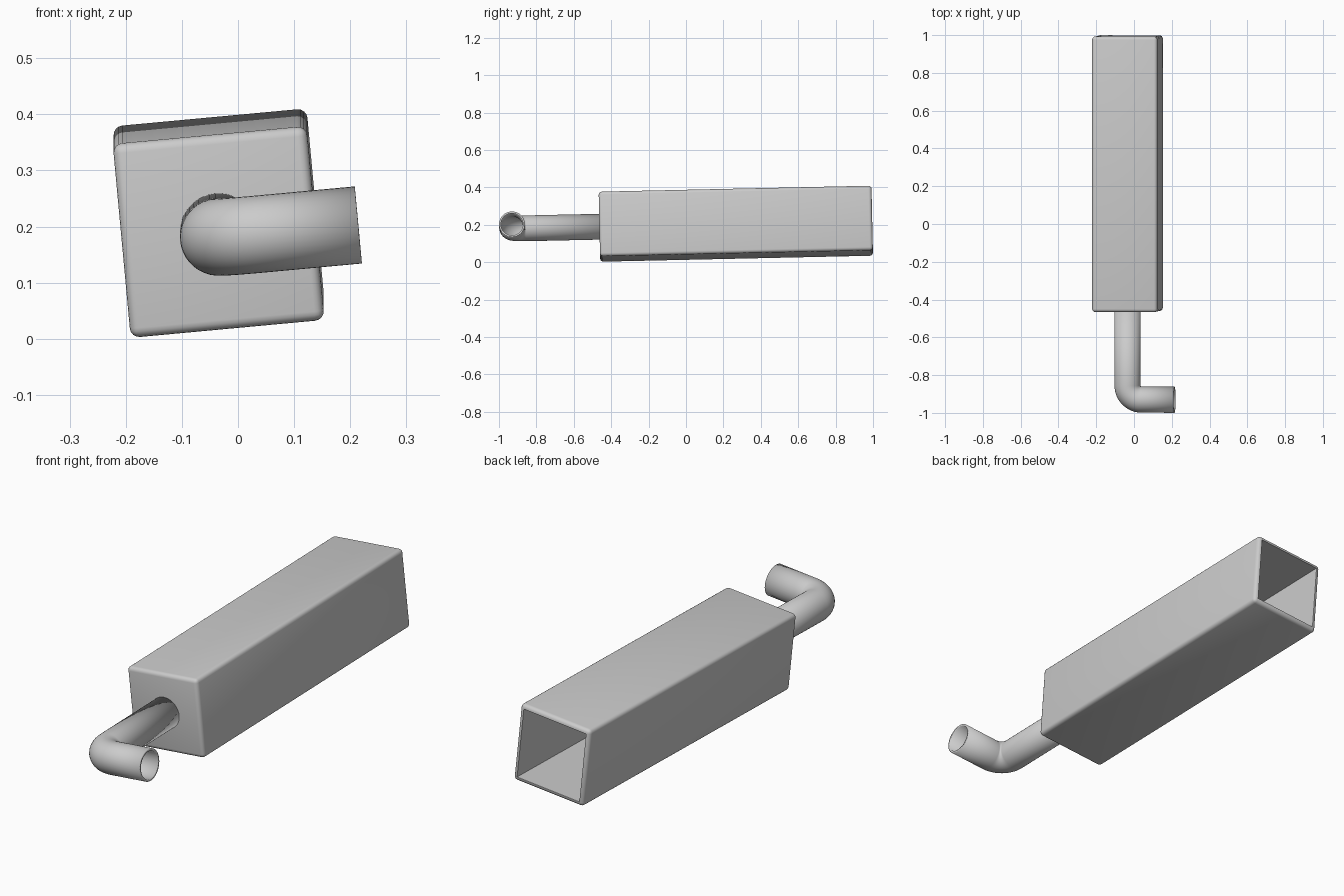
import bpy, bmesh, math
from mathutils import Matrix, Vector

if "Cube" in bpy.data.objects:
    bpy.data.objects.remove(bpy.data.objects["Cube"], do_unlink=True)

SIDE, LENGTH, WALL = 0.347, 1.459, 0.02
PIPE_R, PIPE_WALL, BEND = 0.069, 0.01, 0.075
ELBOW_Y, ARM_X = -0.467, 0.25

# Whole model leans: rolled about its length and pitched slightly upward
POSE = (Matrix.Translation((-0.0345, -0.463, 0.19))
        @ Matrix.Rotation(math.radians(1.26), 4, 'X')
        @ Matrix.Rotation(math.radians(-5.3), 4, 'Y'))

grey = bpy.data.materials.new("plain grey")
grey.use_nodes = True
colour = (0.6, 0.6, 0.6, 1)
grey.diffuse_color = colour
grey.node_tree.nodes["Principled BSDF"].inputs["Base Color"].default_value = colour


def finish(name, bm):
    bmesh.ops.recalc_face_normals(bm, faces=bm.faces)
    mesh = bpy.data.meshes.new(name)
    bm.to_mesh(mesh)
    bm.free()
    mesh.materials.append(grey)
    obj = bpy.data.objects.new(name, mesh)
    bpy.context.collection.objects.link(obj)
    obj.matrix_world = POSE
    bpy.ops.object.select_all(action='DESELECT')
    obj.select_set(True)
    bpy.context.view_layer.objects.active = obj
    bpy.ops.object.shade_smooth_by_angle(angle=math.radians(35))
    return obj


# Square housing: rounded outside, hollow, open at the back
bm = bmesh.new()
bmesh.ops.create_cube(bm, size=1, matrix=Matrix.Translation((0, LENGTH / 2, 0))
                      @ Matrix.Diagonal((SIDE, LENGTH, SIDE, 1)))
bmesh.ops.bevel(bm, geom=bm.edges[:], offset=0.017, segments=4, profile=0.5,
                affect='EDGES')
back = max(bm.faces, key=lambda f: f.calc_center_median().y)
bmesh.ops.inset_region(bm, faces=[back], thickness=WALL - 0.017)
pushed = bmesh.ops.extrude_discrete_faces(bm, faces=[back])["faces"]
bmesh.ops.translate(bm, verts=pushed[0].verts, vec=(0, WALL - LENGTH, 0))
finish("housing", bm)

# Bent pipe: straight run, quarter bend, side outlet
path = [(Vector((0, WALL, 0)), 0)]
for i in range(13):
    a = math.pi / 2 * i / 12
    path.append((Vector((BEND * (1 - math.cos(a)),
                         ELBOW_Y + BEND * (1 - math.sin(a)), 0)), a))
path.append((Vector((ARM_X, ELBOW_Y, 0)), math.pi / 2))

bm = bmesh.new()
rings = []
for centre, a in path:
    out = Vector((math.cos(a), math.sin(a), 0))
    ring = []
    for i in range(40):
        t = math.tau * i / 40
        offset = out * math.cos(t) + Vector((0, 0, math.sin(t)))
        ring.append(bm.verts.new(centre + offset * PIPE_R))
    rings.append(ring)
for r, s in zip(rings, rings[1:]):
    for i in range(40):
        j = (i + 1) % 40
        bm.faces.new((r[i], r[j], s[j], s[i]))
pipe = finish("bent_pipe", bm)
shell = pipe.modifiers.new("wall", 'SOLIDIFY')
shell.thickness = PIPE_WALL
shell.offset = -1
